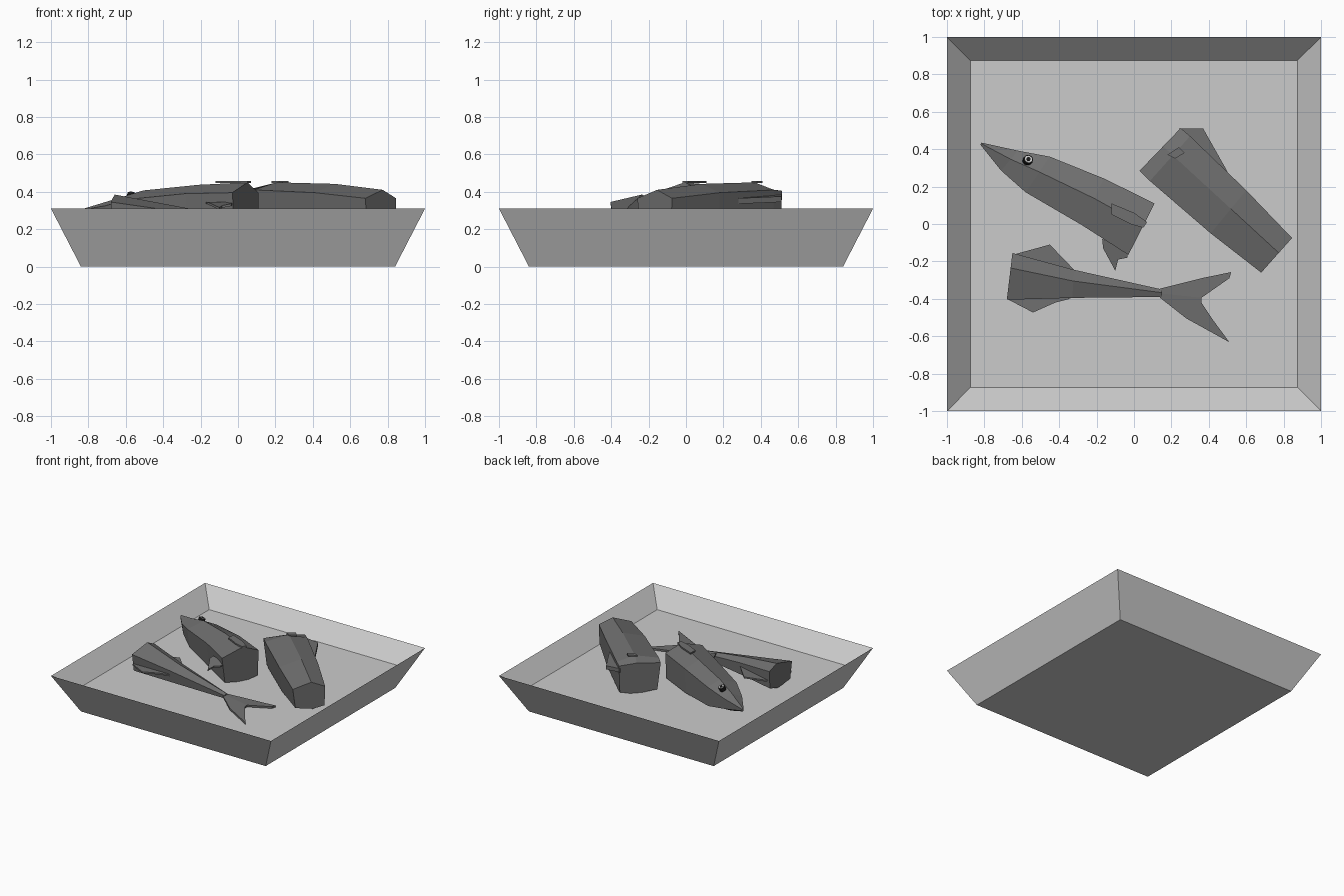
import bpy, bmesh
from mathutils import Vector

if "Cube" in bpy.data.objects:
    bpy.data.objects.remove(bpy.data.objects["Cube"])

def material(name, v):
    m = bpy.data.materials.new(name)
    m.diffuse_color = (v, v, v, 1)
    m.use_nodes = True
    m.node_tree.nodes["Principled BSDF"].inputs["Base Color"].default_value = m.diffuse_color
    return m

SKIN = material("dark_skin", 0.16)
WHITE = material("eye_white", 0.9)
BLACK = material("eye_black", 0.01)

def finish(name, bm, mat=None):
    bmesh.ops.recalc_face_normals(bm, faces=bm.faces)
    me = bpy.data.meshes.new(name)
    bm.to_mesh(me)
    bm.free()
    ob = bpy.data.objects.new(name, me)
    bpy.context.collection.objects.link(ob)
    if mat:
        me.materials.append(mat)
    return ob

def loft(name, rings, mat=None):
    """Skin matching rings of points and cap both ends."""
    bm = bmesh.new()
    vs = [[bm.verts.new(p) for p in r] for r in rings]
    n = len(rings[0])
    for a, b in zip(vs, vs[1:]):
        for i in range(n):
            j = (i + 1) % n
            bm.faces.new((a[i], a[j], b[j], b[i]))
    bm.faces.new(vs[0])
    bm.faces.new(vs[-1])
    return finish(name, bm, mat)

def section(left, right, side, top, low=0.19, bottom=0.165, t=0.57):
    """Six-sided fish cross-section between two plan points."""
    l, r = Vector(left), Vector(right)
    at = lambda k, z: (*l.lerp(r, k), z)
    return [at(0, side), at(t, top), at(1, side), at(0.98, low), at(0.62, bottom), at(0.08, low)]

def fin(name, pts, thick=0.012):
    """Thin plate over a polygon of 3D points."""
    lower = [(x, y, z - thick / 2) for x, y, z in pts]
    upper = [(x, y, z + thick / 2) for x, y, z in pts]
    return loft(name, [lower, upper], SKIN)

def flat(z, pts):
    return [(x, y, z) for x, y in pts]

# Square tray with flared walls and a sharp rim
square = lambda h, z: [(-h, -h, z), (h, -h, z), (h, h, z), (-h, h, z)]
loft("tray", [square(0.84, 0), square(1, 0.31), square(0.873, 0.173)])

# Head piece
loft("head_piece", [
    section((-.822, .425), (-.815, .435), .305, .312, .292, .287),
    section((-.71, .285), (-.62, .392), .325, .36, .24, .22),
    section((-.58, .17), (-.45, .36), .36, .407, .205, .185),
    section((-.28, -.005), (-.16, .243), .39, .437),
    section((-.03, -.165), (.11, .11), .395, .45)], SKIN)
fin("head_side_fin", flat(.452, [(-.12, .05), (-.02, 0), (.05, -.02), (.07, .01), (.0, .06), (-.12, .11)]))
fin("head_belly_fin", [(-.17, -.08, .34), (-.165, -.13, .34), (-.1, -.25, .31),
                       (-.085, -.19, .32), (-.035, -.18, .33), (-.03, -.13, .34)])

# Eye facing the upper flank
for name, r, depth, mat in (("eye_rim", .026, .03, BLACK), ("eye_white", .02, .036, WHITE),
                            ("eye_pupil", .011, .042, BLACK)):
    bm = bmesh.new()
    bmesh.ops.create_cone(bm, cap_ends=True, segments=12, radius1=r, radius2=r, depth=depth)
    ob = finish(name, bm, mat)
    ob.location = (-.568, .34, .376)
    ob.rotation_euler = Vector((.22, .42, 1)).to_track_quat('Z', 'Y').to_euler()

# Middle piece
loft("middle_piece", [
    section((.03, .285), (.25, .513), .405, .418),
    section((.085, .23), (.30, .47), .41, .45),
    section((.41, -.05), (.60, .18), .395, .442),
    section((.68, -.26), (.845, -.075), .365, .41, .21, .19)], SKIN)
fin("middle_side_fin", flat(.452, [(.18, .37), (.22, .35), (.27, .38), (.24, .41)]))
fin("middle_back_fin", [(.24, .51, .37), (.37, .51, .36), (.50, .28, .35), (.38, .30, .37)], .03)

# Tail piece
loft("tail_piece", [
    section((-.68, -.405), (-.65, -.155), .345, .385, .205, .18, .68),
    section((-.33, -.395), (-.32, -.245), .295, .322, .2, .18, .6),
    section((.15, -.39), (.15, -.35), .222, .234, .198, .19)], SKIN)
fin("tail_upper_fin", flat(.26, [(-.65, -.165), (-.45, -.11), (-.32, -.245), (-.5, -.28)]))
fin("tail_lower_fin", flat(.26, [(-.68, -.40), (-.54, -.473), (-.42, -.42), (-.34, -.40), (-.5, -.33)]))

# Forked tail fin, one plate per lobe
fin("tail_fork_upper", [(.13, -.37, .212), (.14, -.345, .212), (.36, -.29, .19),
                        (.52, -.257, .182), (.51, -.29, .182), (.36, -.395, .195)], .015)
fin("tail_fork_lower", [(.13, -.37, .212), (.36, -.395, .195), (.36, -.42, .195), (.42, -.51, .188),
                        (.51, -.632, .182), (.28, -.505, .19), (.14, -.395, .212)], .015)
